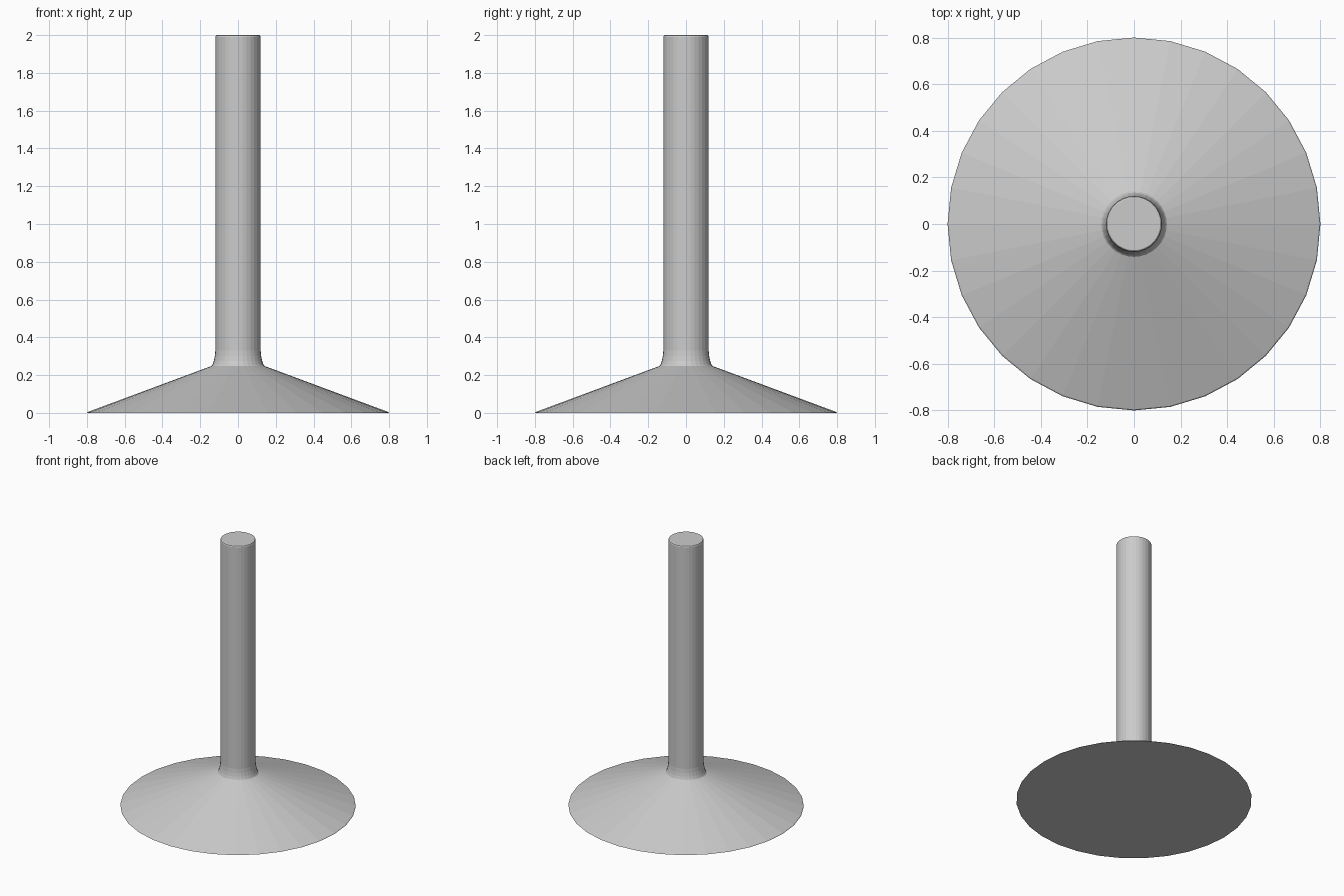
import bpy, bmesh, math

if "Cube" in bpy.data.objects:
    bpy.data.objects.remove(bpy.data.objects["Cube"])

SIDES = 32


def lathe(name, profile):
    """Revolve (radius, height) points around z and cap both ends."""
    bm = bmesh.new()
    rings = []
    for r, z in profile:
        rings.append([bm.verts.new((r * math.cos(2 * math.pi * i / SIDES),
                                    r * math.sin(2 * math.pi * i / SIDES), z))
                      for i in range(SIDES)])
    for low, high in zip(rings, rings[1:]):
        for i in range(SIDES):
            j = (i + 1) % SIDES
            bm.faces.new((low[i], low[j], high[j], high[i]))
    bm.faces.new(rings[0][::-1])
    bm.faces.new(rings[-1])
    mesh = bpy.data.meshes.new(name)
    bm.to_mesh(mesh)
    bm.free()
    obj = bpy.data.objects.new(name, mesh)
    bpy.context.collection.objects.link(obj)
    return obj


# Conical foot, flared collar and round stem in one continuous profile
lathe("stem_and_conical_base", [
    (0.80, 0.0), (0.795, 0.005),
    (0.141, 0.248), (0.135, 0.255), (0.128, 0.275), (0.123, 0.30), (0.12, 0.33),
    (0.12, 1.99), (0.117, 1.997), (0.112, 2.0),
])
